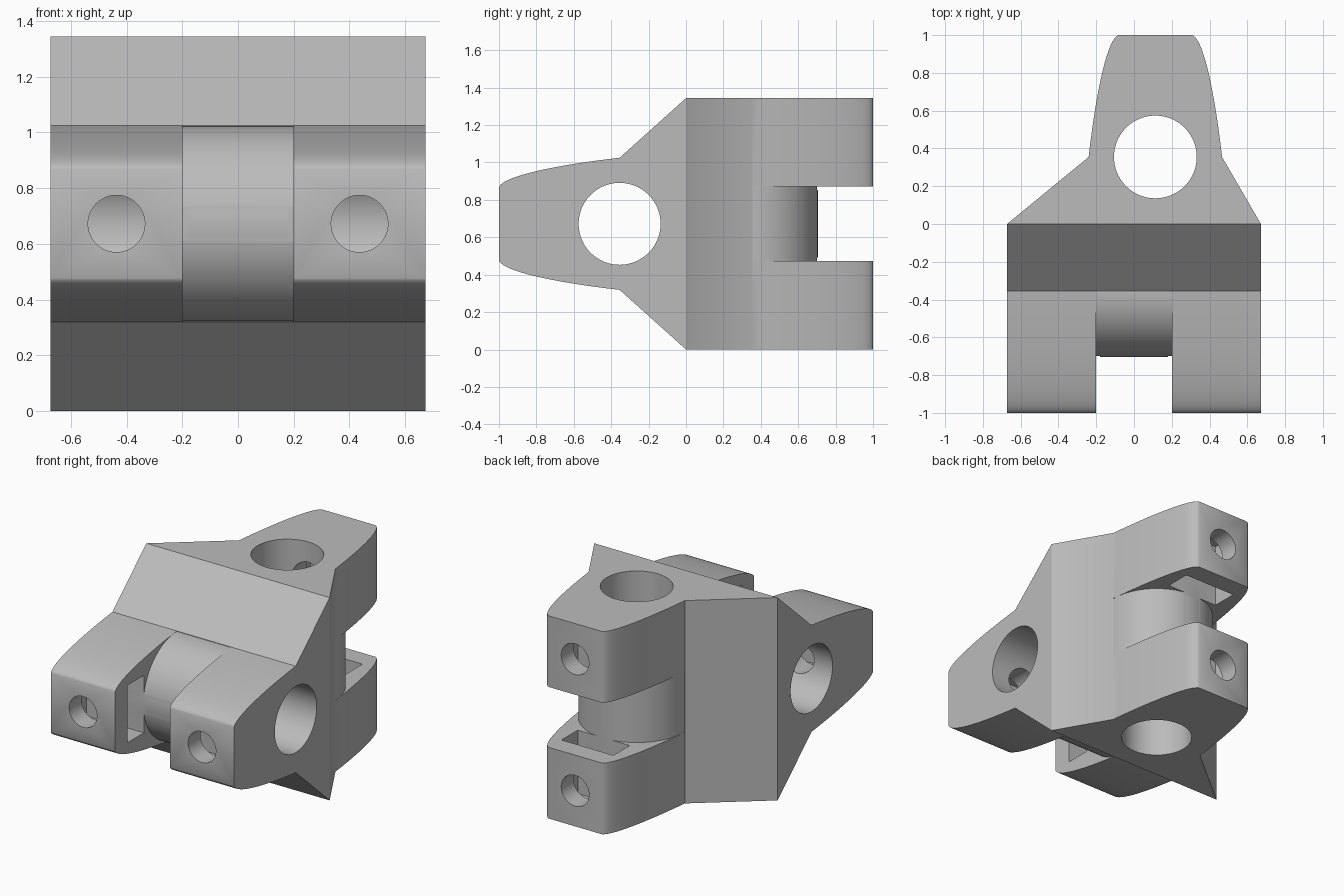
import bpy, bmesh, math
from mathutils import Matrix, Vector

default = bpy.data.objects.get("Cube")
if default:
    bpy.data.objects.remove(default, do_unlink=True)

HALF = 0.672     # half the side of the shared square base
PIVOT = 0.355    # distance of the bore axis from the base
DRUM = 0.353     # drum radius, also half the arm width at the bore
GAP = 0.2        # half the width of the notch
SCREW = (GAP + HALF) / 2

grey = bpy.data.materials.new("plain grey")
grey.use_nodes = True
colour = (0.5, 0.5, 0.5, 1)
grey.diffuse_color = colour
grey.node_tree.nodes["Principled BSDF"].inputs["Base Color"].default_value = colour


def make_object(name, bm, frame):
    bmesh.ops.recalc_face_normals(bm, faces=bm.faces)
    bm.transform(frame)
    mesh = bpy.data.meshes.new(name)
    bm.to_mesh(mesh)
    bm.free()
    mesh.materials.append(grey)
    obj = bpy.data.objects.new(name, mesh)
    bpy.context.collection.objects.link(obj)
    return obj


def box(name, low, high, frame):
    bm = bmesh.new()
    bmesh.ops.create_cube(bm, size=1)
    low, high = Vector(low), Vector(high)
    place = Matrix.Translation((low + high) / 2) @ Matrix.Diagonal((*(high - low), 1))
    bm.transform(place)
    return make_object(name, bm, frame)


def cylinder(name, radius, depth, place, frame, sides=96):
    bm = bmesh.new()
    bmesh.ops.create_cone(bm, cap_ends=True, segments=sides, radius1=radius,
                          radius2=radius, depth=depth, matrix=place)
    return make_object(name, bm, frame)


def combine(target, other, operation):
    mod = target.modifiers.new(operation.lower(), "BOOLEAN")
    mod.operation, mod.solver, mod.object = operation, "EXACT", other
    bpy.context.view_layer.objects.active = target
    bpy.ops.object.modifier_apply(modifier=mod.name)
    bpy.data.objects.remove(other, do_unlink=True)


def flank(t):
    """Curved side of the arm: half width and distance from the base."""
    points = [(DRUM, PIVOT), (0.32, 0.65), (0.26, 0.98), (0.195, 1.0)]
    weights = [(1 - t) ** 3, 3 * t * (1 - t) ** 2, 3 * t * t * (1 - t), t ** 3]
    return [sum(w * p[i] for w, p in zip(weights, points)) for i in (0, 1)]


def clevis(name, offset, frame):
    # Wedge and tapered arm, extruded from one profile
    side = [flank(i / 24) for i in range(25)]
    outline = [(-HALF, 0), (HALF, 0)]
    outline += [(offset + u, v) for u, v in side]
    outline += [(offset - u, v) for u, v in reversed(side)]
    bm = bmesh.new()
    face = bm.faces.new([bm.verts.new((u, v, -HALF)) for u, v in outline])
    extruded = bmesh.ops.extrude_face_region(bm, geom=[face])["geom"]
    bmesh.ops.translate(bm, vec=(0, 0, 2 * HALF),
                        verts=[g for g in extruded if isinstance(g, bmesh.types.BMVert)])
    body = make_object(name, bm, frame)

    # Notch between the two arms, with a drum left inside it
    combine(body, box("notch", (-1, PIVOT, -GAP), (1, 1.2, GAP), frame), "DIFFERENCE")
    axis = Matrix.Translation((offset, PIVOT, 0))
    combine(body, cylinder("drum", DRUM - 0.003, 2 * GAP, axis, frame), "UNION")

    # Bore along the drum
    combine(body, cylinder("bore", 0.219, 2, axis, frame), "DIFFERENCE")

    # Nut slot and screw hole in each arm
    for sign in (-1, 1):
        ends = sorted((sign * (GAP - 0.02), sign * 0.62))
        slot = box("nut_slot", (offset - 0.19, 0.7, ends[0]),
                   (offset + 0.19, 0.87, ends[1]), frame)
        combine(body, slot, "DIFFERENCE")
        place = (Matrix.Translation((offset, 0.8, sign * SCREW))
                 @ Matrix.Rotation(math.pi / 2, 4, "X"))
        combine(body, cylinder("screw_hole", 0.102, 0.8, place, frame, 48), "DIFFERENCE")
    return body


# Front clevis pivots on x, rear clevis pivots on z
lift = Matrix.Translation((0, 0, HALF))
turn = Matrix(((0, 0, 1, 0), (0, -1, 0, 0), (1, 0, 0, 0), (0, 0, 0, 1)))
joint = clevis("cross_joint", 0, lift @ turn)
combine(joint, clevis("rear_clevis", 0.113, lift), "UNION")

bpy.ops.object.select_all(action="DESELECT")
joint.select_set(True)
bpy.context.view_layer.objects.active = joint
bpy.ops.object.shade_smooth_by_angle(angle=math.radians(30))
